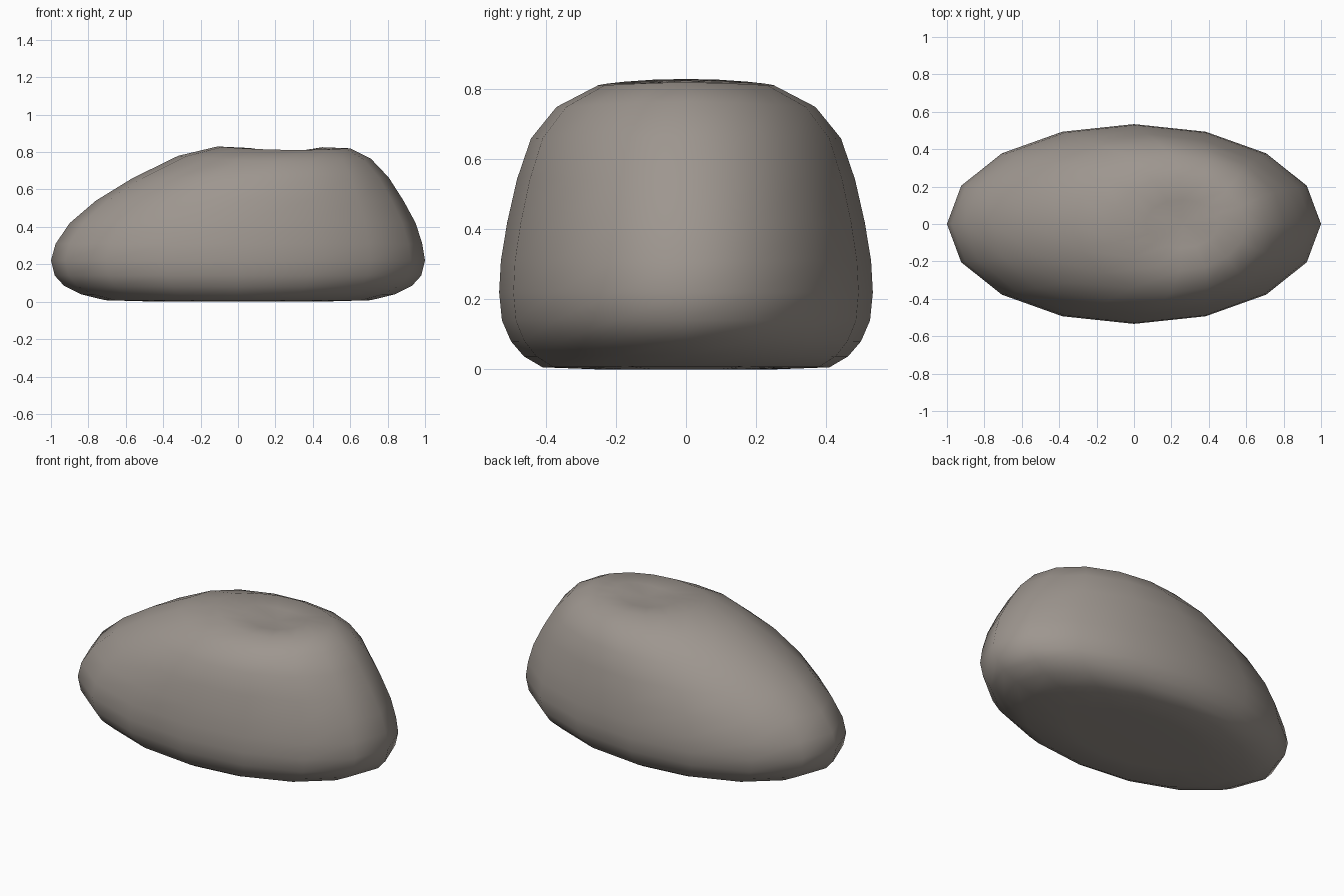
import bpy, bmesh, math

if "Cube" in bpy.data.objects:
    bpy.data.objects.remove(bpy.data.objects["Cube"])

SEG = 16
# Rings, bottom to top: left x, right x, half depth, left z, right z, side z
RINGS = [
    (-0.42, 0.42, 0.25, 0.0, 0.0, 0.0),
    (-0.71, 0.71, 0.41, 0.008, 0.008, 0.006),
    (-0.84, 0.84, 0.463, 0.04, 0.04, 0.037),
    (-0.93, 0.93, 0.50, 0.085, 0.085, 0.08),
    (-0.98, 0.98, 0.526, 0.14, 0.14, 0.14),
    (-1.0, 1.0, 0.534, 0.22, 0.22, 0.22),
    (-0.975, 0.985, 0.529, 0.31, 0.31, 0.31),
    (-0.90, 0.95, 0.511, 0.42, 0.42, 0.42),
    (-0.76, 0.885, 0.483, 0.54, 0.54, 0.543),
    (-0.565, 0.805, 0.443, 0.66, 0.665, 0.66),
    (-0.32, 0.71, 0.37, 0.78, 0.765, 0.75),
    (-0.11, 0.60, 0.251, 0.83, 0.82, 0.812),
    (0.06, 0.45, 0.13, 0.822, 0.826, 0.80),
]

bm = bmesh.new()


def make_ring(xl, xr, hy, zl, zr, zs):
    verts = []
    for i in range(SEG):
        a = 2 * math.pi * i / SEG
        c, s = math.cos(a), math.sin(a)
        x = (xl + xr) / 2 + (xr - xl) / 2 * c
        z = zs + (zr - zl) / 2 * c + ((zl + zr) / 2 - zs) * c * c
        verts.append(bm.verts.new((x, hy * s, z)))
    return verts


# Lofted boulder skin
rings = [make_ring(*r) for r in RINGS]
for lo, hi in zip(rings, rings[1:]):
    for i in range(SEG):
        j = (i + 1) % SEG
        bm.faces.new((lo[i], lo[j], hi[j], hi[i]))

# Flat underside and slightly dished top
bottom = bm.verts.new((0, 0, 0))
top = bm.verts.new((0.26, 0, 0.795))
for i in range(SEG):
    j = (i + 1) % SEG
    bm.faces.new((bottom, rings[0][j], rings[0][i]))
    bm.faces.new((top, rings[-1][i], rings[-1][j]))
bmesh.ops.recalc_face_normals(bm, faces=bm.faces)
for f in bm.faces:
    f.smooth = True

mesh = bpy.data.meshes.new("boulder")
bm.to_mesh(mesh)
bm.free()
boulder = bpy.data.objects.new("boulder", mesh)
bpy.context.collection.objects.link(boulder)

# Warm grey stone
stone = bpy.data.materials.new("warm grey stone")
stone.diffuse_color = (0.34, 0.305, 0.275, 1)
stone.use_nodes = True
stone.node_tree.nodes["Principled BSDF"].inputs["Base Color"].default_value = stone.diffuse_color
mesh.materials.append(stone)
